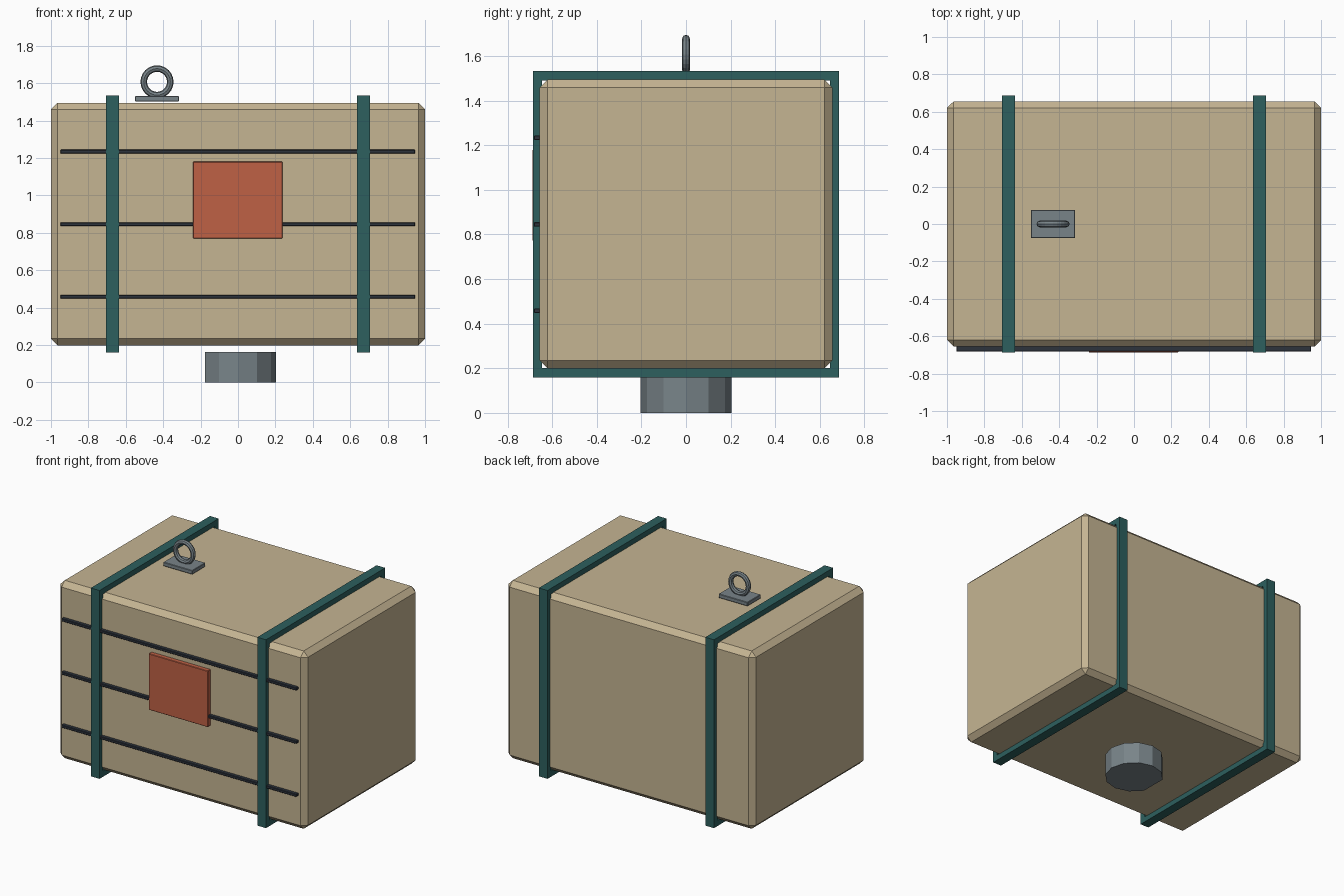
import bpy, bmesh, math
from mathutils import Vector

if "Cube" in bpy.data.objects:
    bpy.data.objects.remove(bpy.data.objects["Cube"])


def material(name, rgb):
    m = bpy.data.materials.new(name)
    m.diffuse_color = (*rgb, 1.0)
    m.use_nodes = True
    m.node_tree.nodes["Principled BSDF"].inputs["Base Color"].default_value = m.diffuse_color
    return m


TAN = material("tan", (0.56, 0.46, 0.29))
TEAL = material("dark_teal", (0.026, 0.115, 0.112))
RED = material("brick_red", (0.52, 0.12, 0.06))
DARK = material("charcoal", (0.026, 0.033, 0.045))
STEEL = material("steel_grey", (0.19, 0.23, 0.25))


def finish(bm, name, mat):
    bmesh.ops.recalc_face_normals(bm, faces=bm.faces)
    me = bpy.data.meshes.new(name)
    bm.to_mesh(me)
    bm.free()
    me.materials.append(mat)
    ob = bpy.data.objects.new(name, me)
    bpy.context.collection.objects.link(ob)
    return ob


def box(name, lo, hi, mat, bevel=0.0):
    lo, hi = Vector(lo), Vector(hi)
    bm = bmesh.new()
    bmesh.ops.create_cube(bm, size=1)
    bmesh.ops.scale(bm, vec=hi - lo, verts=bm.verts)
    bmesh.ops.translate(bm, vec=(lo + hi) / 2, verts=bm.verts)
    if bevel:
        bmesh.ops.bevel(bm, geom=bm.edges[:], offset=bevel, segments=1,
                        affect='EDGES')
    return finish(bm, name, mat)


# chamfered crate body
box("crate_body", (-1, -0.656, 0.198), (1, 0.656, 1.495), TAN, 0.036)


# square strap hoops around the crate
def strap(name, x):
    mid, outer, inner, w = 0.8465, 0.687, 0.645, 0.035
    bm = bmesh.new()
    corners = ((-1, -1), (1, -1), (1, 1), (-1, 1))
    section = ((-w, outer), (w, outer), (w, inner), (-w, inner))
    loops = [[bm.verts.new((x + dx, sy * r, mid + sz * r)) for dx, r in section]
             for sy, sz in corners]
    for i in range(4):
        a, b = loops[i], loops[(i + 1) % 4]
        for j in range(4):
            k = (j + 1) % 4
            bm.faces.new((a[j], a[k], b[k], b[j]))
    finish(bm, name, TEAL)


strap("strap_left", -0.672)
strap("strap_right", 0.672)

# plank grooves on the front
for i, z in enumerate((0.458, 0.845, 1.234)):
    box(f"front_slat_line_{i + 1}", (-0.95, -0.682, z - 0.01),
        (0.947, -0.65, z + 0.01), DARK, 0.003)

# front label plate
box("label_plate", (-0.24, -0.688, 0.77), (0.237, -0.65, 1.18), RED, 0.003)

# lifting eye on its base plate
box("eye_base_plate", (-0.55, -0.076, 1.502), (-0.316, 0.076, 1.531), STEEL, 0.003)
bpy.ops.mesh.primitive_torus_add(
    major_segments=24, minor_segments=8, major_radius=0.071, minor_radius=0.0175,
    location=(-0.433, 0, 1.607), rotation=(math.pi / 2, 0, 0))
ring = bpy.context.object
ring.name = "lifting_eye"
ring.data.materials.append(STEEL)

# round foot: twelve-sided, with the left corner cut flat
bm = bmesh.new()
angles = [math.radians(30 * i) for i in range(12) if i != 6]
base = bm.faces.new([bm.verts.new((0.203 * math.cos(a), 0.203 * math.sin(a), 0))
                     for a in angles])
top = bmesh.ops.extrude_face_region(bm, geom=[base], use_keep_orig=True)
bmesh.ops.translate(bm, vec=(0, 0, 0.163),
                    verts=[g for g in top["geom"] if isinstance(g, bmesh.types.BMVert)])
finish(bm, "foot", STEEL)
